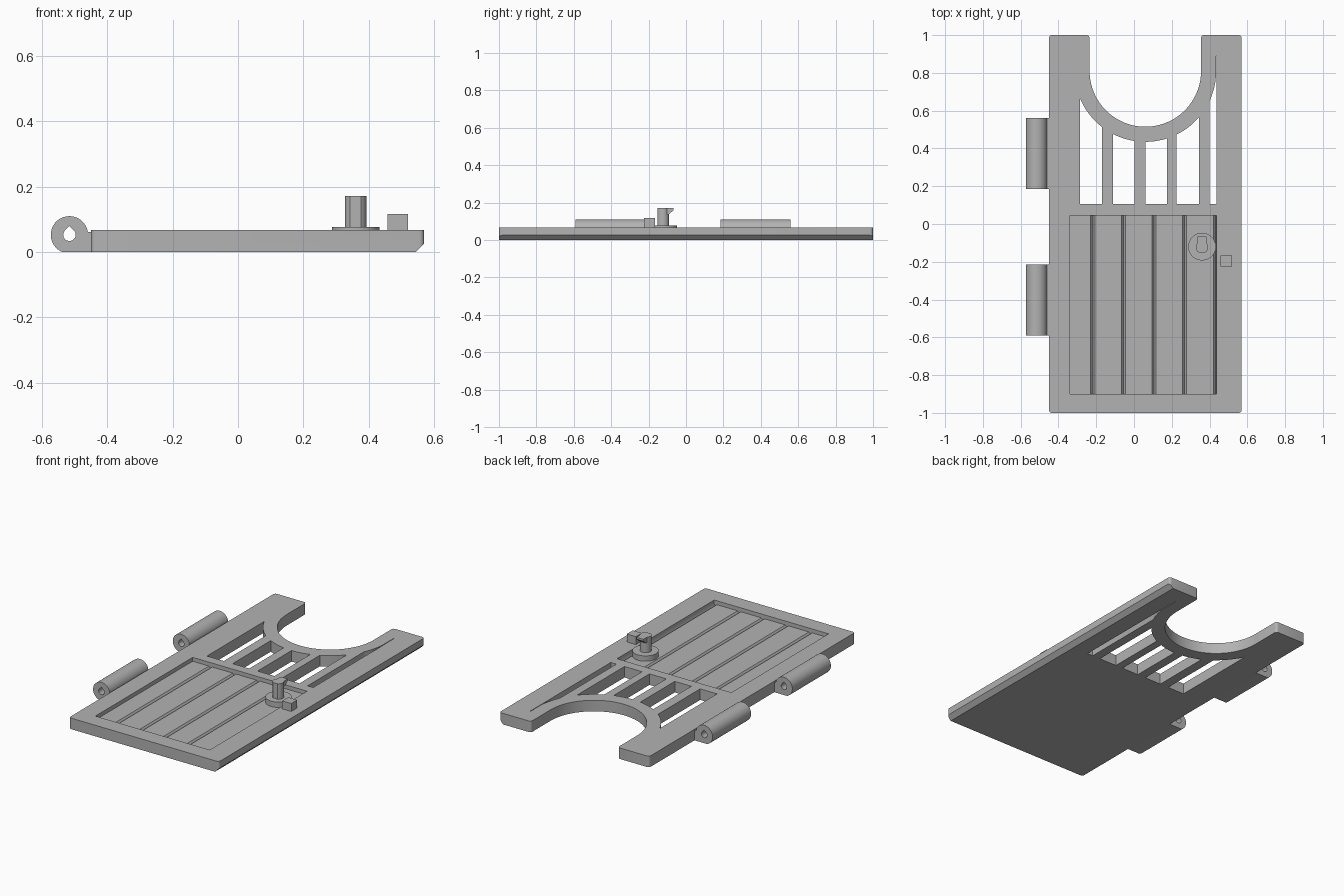
import bpy, bmesh
from math import sin, cos, radians, sqrt
from mathutils import Vector

cube = bpy.data.objects.get("Cube")
if cube:
    bpy.data.objects.remove(cube, do_unlink=True)

grey = bpy.data.materials.new("plain grey")
grey.use_nodes = True
grey.diffuse_color = (0.45, 0.45, 0.45, 1)
grey.node_tree.nodes["Principled BSDF"].inputs["Base Color"].default_value = (0.45, 0.45, 0.45, 1)

AXES = {"z": lambda a, b, t: (a, b, t),
        "y": lambda a, b, t: (a, t, b),
        "x": lambda a, b, t: (t, a, b)}


def prism(name, profile, axis, lo, hi, smooth=False):
    """Extrude a closed profile along one axis."""
    place = AXES[axis]
    bm = bmesh.new()
    low = [bm.verts.new(place(a, b, lo)) for a, b in profile]
    face = bm.faces.new(low)
    ext = bmesh.ops.extrude_face_region(bm, geom=[face])
    moved = [v for v in ext["geom"] if isinstance(v, bmesh.types.BMVert)]
    bmesh.ops.translate(bm, verts=moved, vec=Vector(place(0, 0, hi - lo)))
    bmesh.ops.recalc_face_normals(bm, faces=bm.faces)
    mesh = bpy.data.meshes.new(name)
    bm.to_mesh(mesh)
    bm.free()
    obj = bpy.data.objects.new(name, mesh)
    bpy.context.collection.objects.link(obj)
    mesh.materials.append(grey)
    if smooth:
        shade(obj)
    return obj


def activate(obj):
    bpy.ops.object.select_all(action="DESELECT")
    obj.select_set(True)
    bpy.context.view_layer.objects.active = obj


def shade(obj):
    activate(obj)
    bpy.ops.object.shade_smooth_by_angle(angle=radians(30))


def cut(obj, cutter):
    """Subtract a cutter and throw it away."""
    cutter.hide_render = True
    mod = obj.modifiers.new("cut", "BOOLEAN")
    mod.operation, mod.solver, mod.object = "DIFFERENCE", "EXACT", cutter
    activate(obj)
    bpy.ops.object.modifier_apply(modifier=mod.name)
    bpy.data.objects.remove(cutter, do_unlink=True)


def arc(cx, cy, r, start, end, steps):
    angles = [radians(start + (end - start) * i / steps) for i in range(steps + 1)]
    return [(cx + r * cos(a), cy + r * sin(a)) for a in angles]


def rect(x0, x1, y0, y1):
    return [(x0, y0), (x1, y0), (x1, y1), (x0, y1)]


# Door outline: rounded corners and a round-bottomed notch at the far end
LEFT, RIGHT, TOP, FILLET = -0.45, 0.57, 0.068, 0.016
CX, CY, R_IN, R_OUT = 0.06, 0.81, 0.295, 0.375
f = FILLET
outline = arc(LEFT + f, -1 + f, f, 180, 270, 5)
outline += arc(RIGHT - f, -1 + f, f, 270, 360, 5)
outline += arc(RIGHT - f, 1 - f, f, 0, 90, 5)
outline += arc(CX + R_IN + f, 1 - f, f, 90, 180, 5)
outline += arc(CX, CY, R_IN, 0, -180, 48)
outline += arc(CX - R_IN - f, 1 - f, f, 0, 90, 5)
outline += arc(LEFT + f, 1 - f, f, 90, 180, 5)
door = prism("door_panel", outline, "z", 0, TOP)

# Bevel under the long free edge
cut(door, prism("edge_cutter", [(0.542, -0.002), (0.6, -0.002), (0.6, 0.056)], "y", -1.1, 1.1))

# Slots between the bars, closed off by the ring around the notch
SLOT_BASE = 0.105
for x0, x1 in [(-0.285, -0.17), (-0.11, 0.003), (0.06, 0.175), (0.225, 0.345), (0.4, 0.434)]:
    xs = [x1 + (x0 - x1) * i / 10 for i in range(11)]
    ring = [(x, CY - sqrt(R_OUT ** 2 - (x - CX) ** 2)) for x in xs]
    tip = [(0.438, SLOT_BASE), (0.438, 0.89), (0.434, 0.89)] if x0 == 0.4 else [(x1, SLOT_BASE)]
    cut(door, prism("slot_cutter", [(x0, SLOT_BASE)] + tip + ring, "z", -0.1, 0.2))

# Recessed planks separated by V grooves
FLOOR, GROOVE = 0.044, 0.03
planks = [(-0.34, 0.1), (-0.34, FLOOR)]
for x in (-0.218, -0.056, 0.106, 0.268):
    planks += [(x - 0.011, FLOOR), (x, GROOVE), (x + 0.011, FLOOR)]
planks += [(0.42, FLOOR), (0.431, GROOVE), (0.438, FLOOR), (0.438, 0.1)]
cut(door, prism("plank_cutter", planks, "y", -0.9, 0.045))
shade(door)

# Hinge knuckles with a teardrop pin hole
HX, HZ, HR = -0.516, 0.053, 0.057
body = [(-0.44, 0), (HX + 0.02, 0)]
body += [p for p in arc(HX, HZ, HR, 290, 8, 48) if p[1] > 0][::1]
knuckle = [(-0.44, 0), (-0.537, 0)]
knuckle += arc(HX, HZ, HR, 248, 8, 40) + [(-0.44, 0.061)]
pin_hole = arc(HX, HZ, 0.019, 135, 405, 24) + [(HX, HZ + 0.027)]
for name, y0, y1 in (("hinge_front", -0.59, -0.215), ("hinge_back", 0.185, 0.56)):
    hinge = prism(name, knuckle, "y", y0, y1)
    cut(hinge, prism("pin_cutter", pin_hole, "y", -1, 1))
    shade(hinge)

# Turning latch: round base, flat-backed post and hooked tip
KX, KY = 0.36, -0.12
prism("latch_base", arc(KX, KY, 0.073, 0, 352.5, 47), "z", GROOVE, 0.077, True)
post = arc(KX, KY - 0.003, 0.033, -60, 240, 30)
prism("latch_post", post, "z", 0.07, 0.172, True)
hook = [(-0.12, 0.13), (-0.092, 0.138), (-0.066, 0.16), (-0.066, 0.172), (-0.12, 0.172)]
prism("latch_hook", hook, "x", KX - 0.024, KX + 0.024)

# Stop block beside the latch
prism("stop_block", rect(0.458, 0.52, -0.225, -0.167), "z", 0.06, 0.117)
